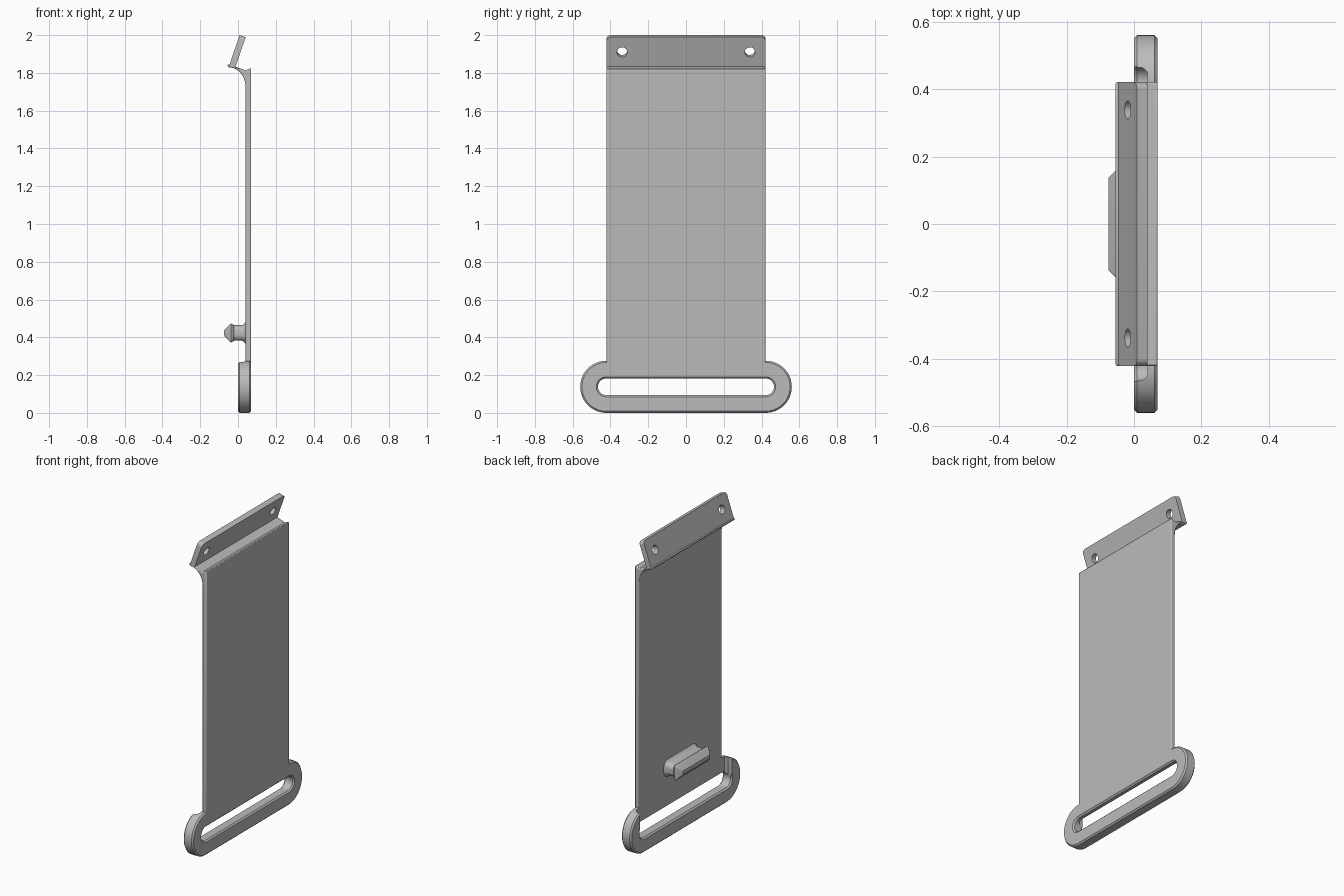
import bpy, bmesh, math

cube = bpy.data.objects.get("Cube")
if cube:
    bpy.data.objects.remove(cube, do_unlink=True)

grey = bpy.data.materials.new("plain grey")
grey.use_nodes = True
GREY = (0.5, 0.5, 0.5, 1)
grey.diffuse_color = GREY
grey.node_tree.nodes["Principled BSDF"].inputs["Base Color"].default_value = GREY


def loft(name, rings, wrap=False):
    """Skin a list of equal-length rings; capped, or wrapped back to the first."""
    bm = bmesh.new()
    vs = [[bm.verts.new(p) for p in ring] for ring in rings]
    n = len(vs[0])
    pairs = list(zip(vs, vs[1:]))
    if wrap:
        pairs.append((vs[-1], vs[0]))
    else:
        bm.faces.new(vs[0])
        bm.faces.new(vs[-1])
    for a, b in pairs:
        for i in range(n):
            j = (i + 1) % n
            bm.faces.new((a[i], a[j], b[j], b[i]))
    bmesh.ops.recalc_face_normals(bm, faces=bm.faces)
    me = bpy.data.meshes.new(name)
    bm.to_mesh(me)
    bm.free()
    me.materials.append(grey)
    ob = bpy.data.objects.new(name, me)
    bpy.context.collection.objects.link(ob)
    return ob


def activate(ob):
    bpy.ops.object.select_all(action='DESELECT')
    ob.select_set(True)
    bpy.context.view_layer.objects.active = ob


def cut(ob, cutter):
    m = ob.modifiers.new("cut", 'BOOLEAN')
    m.operation, m.solver, m.object = 'DIFFERENCE', 'EXACT', cutter
    activate(ob)
    bpy.ops.object.modifier_apply(modifier=m.name)
    bpy.data.objects.remove(cutter, do_unlink=True)


def bevel(ob, width):
    m = ob.modifiers.new("edge", 'BEVEL')
    m.width, m.segments = width, 2
    m.limit_method, m.angle_limit = 'ANGLE', math.radians(50)


def smooth(ob):
    activate(ob)
    bpy.ops.object.shade_smooth_by_angle(angle=math.radians(30))


def rounded(hy, hz, r, seg=6):
    """Rounded rectangle as (y, z) points around the origin."""
    pts = []
    for k, (sy, sz) in enumerate(((1, 1), (-1, 1), (-1, -1), (1, -1))):
        for i in range(seg + 1):
            a = math.pi / 2 * (k + i / seg)
            pts.append((sy * (hy - r) + r * math.cos(a), sz * (hz - r) + r * math.sin(a)))
    return pts


# Strap loop: a chamfered section swept round a stadium path
LZ, LC, RO, RI, T, C = 0.138, 0.422, 0.138, 0.044, 0.07, 0.009
section = [(0, RI + C), (0, RO - C), (C, RO), (T - C, RO),
           (T, RO - C), (T, RI + C), (T - C, RI), (C, RI)]
rings = []
for side in (1, -1):
    for i in range(25):
        a = math.pi * i / 24 - math.pi / 2
        rings.append([(x, side * (LC + r * math.cos(a)), LZ + side * r * math.sin(a))
                      for x, r in section])
loop = loft("strap_loop", rings, wrap=True)
# Thin the upper bar of the loop on its rear
recess = loft("recess_cutter", [[(x, s * h, z) for s, z in ((-1, LZ), (1, LZ), (1, 0.4), (-1, 0.4))]
                                for x, h in ((-0.05, 0.468), (0.025, 0.464), (0.04, 0.45))])
cut(loop, recess)
smooth(loop)

# Main panel with the flared lip at its top, one side profile extruded across
profile = [(0.07, 0.195), (0.07, 1.826), (0.04, 1.814), (-0.013, 1.833), (-0.055, 1.847), (-0.055, 1.834)]
for i in range(11):
    a = math.pi / 2 * i / 10
    profile.append((-0.045 + 0.085 * math.sin(a), 1.725 + 0.104 * math.cos(a)))
profile.append((0.04, 0.195))
panel = loft("main_panel", [[(x, y, z) for x, z in profile] for y in (-0.421, 0.421)])
bevel(panel, 0.006)
smooth(panel)

# Tilted mounting flange
TILT = math.radians(19)


def on_flange(y, up, depth):
    s, c = math.sin(TILT), math.cos(TILT)
    return (-0.013 + up * s - depth * c, y, 1.833 + up * c + depth * s)


R, TOP, W = 0.022, 0.165, 0.421
outline = [(-W, -0.008), (W, -0.008)]
for s in (1, -1):
    for i in range(7):
        a = math.pi / 2 * (i / 6 if s > 0 else 1 - i / 6)
        outline.append((s * (W - R + R * math.cos(a)), TOP - R + R * math.sin(a)))
flange = loft("mounting_flange", [[on_flange(y, u, d) for y, u in outline] for d in (0, 0.034)])
for s in (-1, 1):
    circle = [(s * 0.338 + 0.027 * math.cos(math.tau * i / 32),
               0.081 + 0.027 * math.sin(math.tau * i / 32)) for i in range(32)]
    cut(flange, loft("hole_cutter", [[on_flange(y, u, d) for y, u in circle] for d in (-0.03, 0.07)]))
smooth(flange)

# Rear hook: mushroom head, narrow neck and flared foot
levels = [(-0.075, 0.138, 0.012, 0.004), (-0.044, 0.169, 0.046, 0.008), (-0.038, 0.171, 0.05, 0.01),
          (-0.032, 0.168, 0.048, 0.012), (-0.02, 0.158, 0.041, 0.03), (0.02, 0.158, 0.041, 0.03),
          (0.03, 0.161, 0.045, 0.034), (0.036, 0.166, 0.052, 0.04), (0.045, 0.175, 0.062, 0.05)]
hook = loft("rear_hook", [[(x, y, 0.423 + z) for y, z in rounded(hy, hz, r)]
                          for x, hy, hz, r in levels])
smooth(hook)
